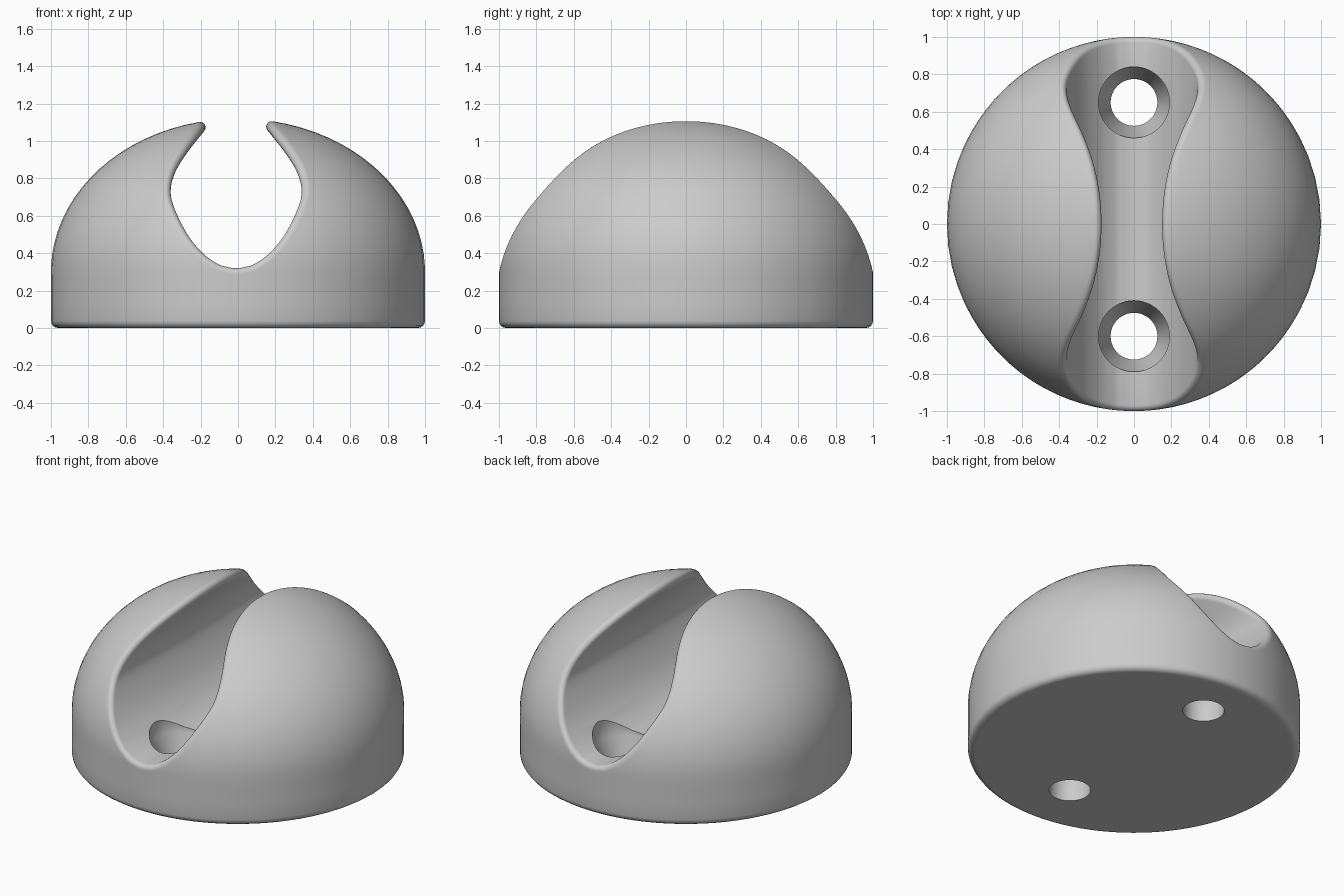
import bpy, bmesh, math
from mathutils import Vector

if "Cube" in bpy.data.objects:
    bpy.data.objects.remove(bpy.data.objects["Cube"])

SPRING, RISE = 0.30, 0.82      # height where the dome starts, and its rise
LIP = 0.03                     # radius of the rounded channel lip
FOOT = 0.04                    # radius of the rounded bottom edge
SHIFT = -0.01                  # sideways offset of the channel
ROWS, DOME_STEPS, LIP_STEPS, FOOT_STEPS = 64, 20, 6, 4

# Half cross-section of the channel, from floor to neck
HALF = [(0, .32), (.05, .327), (.1, .344), (.178, .4), (.26, .5), (.33, .64),
        (.35, .735), (.325, .834), (.26, .94), (.165, 1.06), (.1, 1.14)]
KNOTS = [Vector(p) for p in [(-.05, .327)] + HALF + [(.035, 1.22)]]


def channel(t):
    """Point and outward normal of the channel section at parameter t."""
    i = min(int(t), len(HALF) - 2)
    f = t - i
    a, b, c, d = KNOTS[i:i + 4]
    q1, q2, q3 = c - a, 2 * a - 5 * b + 4 * c - d, 3 * b - a - 3 * c + d
    point = b + 0.5 * (q1 * f + q2 * f * f + q3 * f ** 3)
    tangent = (q1 + 2 * q2 * f + 3 * q3 * f * f).normalized()
    return point, Vector((tangent.y, -tangent.x))


def lip_centre(t, side):
    """Centre of the ball rolling along the lip, with its squared y."""
    p, n = channel(t)
    x = SHIFT + side * (p.x + LIP * n.x)
    z = p.y + LIP * n.y
    up = max(0, (z - SPRING) / (RISE - LIP))
    return x, z, (1 - LIP) ** 2 * (1 - up * up) - x * x


def neck_end(side):
    """Parameter at which the channel wall runs out of the dome."""
    low, high = 0.0, len(HALF) - 1.0
    for _ in range(50):
        mid = (low + high) / 2
        if lip_centre(mid, side)[2] > 0:
            low = mid
        else:
            high = mid
    return low


def spoke(t, side, end, last):
    """Line of points from channel middle, over lip and dome, to base centre."""
    p, n = channel(t)
    x, z, y2 = lip_centre(t, side)
    y = 0 if last else end * math.sqrt(max(0, y2))
    c = Vector((x, y, z))
    inward = Vector((-side * n.x, 0, -n.y))
    up = max(0, z - SPRING) / (RISE - LIP) ** 2
    outward = Vector((x / (1 - LIP) ** 2, y / (1 - LIP) ** 2, up)).normalized()
    a = c + inward * LIP
    line = [Vector((a.x, 0, a.z)), a]
    # rounded lip
    angle = inward.angle(outward)
    for j in range(1, LIP_STEPS):
        f = j / LIP_STEPS
        d = inward * math.sin((1 - f) * angle) + outward * math.sin(f * angle)
        line.append(c + d.normalized() * LIP)
    # dome and straight side
    b = c + outward * LIP
    phi = math.atan2(b.y, b.x)
    u0 = (b.z - SPRING) / RISE
    if u0 > 0:
        u0 = math.atan2(u0, math.hypot(b.x, b.y))
    ring = []
    for j in range(DOME_STEPS + 1):
        u = u0 + (-0.2 - u0) * j / DOME_STEPS
        ring.append((math.cos(u), SPRING + RISE * math.sin(u)) if u > 0
                    else (1, SPRING + RISE * u))
    # rounded foot and flat base
    for j in range(FOOT_STEPS + 1):
        w = j / FOOT_STEPS * math.pi / 2
        ring.append((1 - FOOT + FOOT * math.cos(w), FOOT - FOOT * math.sin(w)))
    ring += [(0.945, 0), (0, 0)]
    line += [Vector((r * math.cos(phi), r * math.sin(phi), h)) for r, h in ring]
    return line


def make_object(name, bm):
    bmesh.ops.remove_doubles(bm, verts=bm.verts, dist=1e-5)
    bmesh.ops.recalc_face_normals(bm, faces=bm.faces)
    mesh = bpy.data.meshes.new(name)
    bm.to_mesh(mesh)
    bm.free()
    obj = bpy.data.objects.new(name, mesh)
    bpy.context.collection.objects.link(obj)
    return obj


def skin(bm, lines):
    grid = [[bm.verts.new(p) for p in line] for line in lines]
    for l0, l1 in zip(grid, grid[1:]):
        for j in range(len(l0) - 1):
            bm.faces.new((l0[j], l0[j + 1], l1[j + 1], l1[j]))


# Domed body with its channel, one quarter at a time
bm = bmesh.new()
for side in (1, -1):
    top = neck_end(side)
    for end in (1, -1):
        skin(bm, [spoke(top * math.sin(k / ROWS * math.pi / 2), side, end, k == ROWS)
                  for k in range(ROWS + 1)])
body = make_object("domed_body", bm)

grey = bpy.data.materials.new("light_grey")
grey.use_nodes = True
grey.diffuse_color = (0.6, 0.6, 0.6, 1)
grey.node_tree.nodes["Principled BSDF"].inputs["Base Color"].default_value = (0.6, 0.6, 0.6, 1)
body.data.materials.append(grey)

# Two countersunk screw holes
HOLE = [(0, -.1), (.125, -.1), (.125, .19), (.19, .3), (.19, .7), (0, .7)]
SIDES = 48
for y in (0.65, -0.6):
    bm = bmesh.new()
    skin(bm, [[Vector((r * math.cos(w), y + r * math.sin(w), z)) for r, z in HOLE]
              for w in (2 * math.pi * k / SIDES for k in range(SIDES + 1))])
    cutter = make_object("screw_hole_cutter", bm)
    cutter.hide_render = True
    cutter.data.materials.append(grey)
    cut = body.modifiers.new("screw_hole", 'BOOLEAN')
    cut.operation = 'DIFFERENCE'
    cut.solver = 'EXACT'
    cut.object = cutter
    bpy.context.view_layer.objects.active = body
    bpy.ops.object.modifier_apply(modifier=cut.name)
    bpy.data.objects.remove(cutter)

# Smooth surfaces with crisp hole edges
bpy.ops.object.select_all(action='DESELECT')
body.select_set(True)
bpy.context.view_layer.objects.active = body
bpy.ops.object.shade_smooth_by_angle(angle=math.radians(32))
